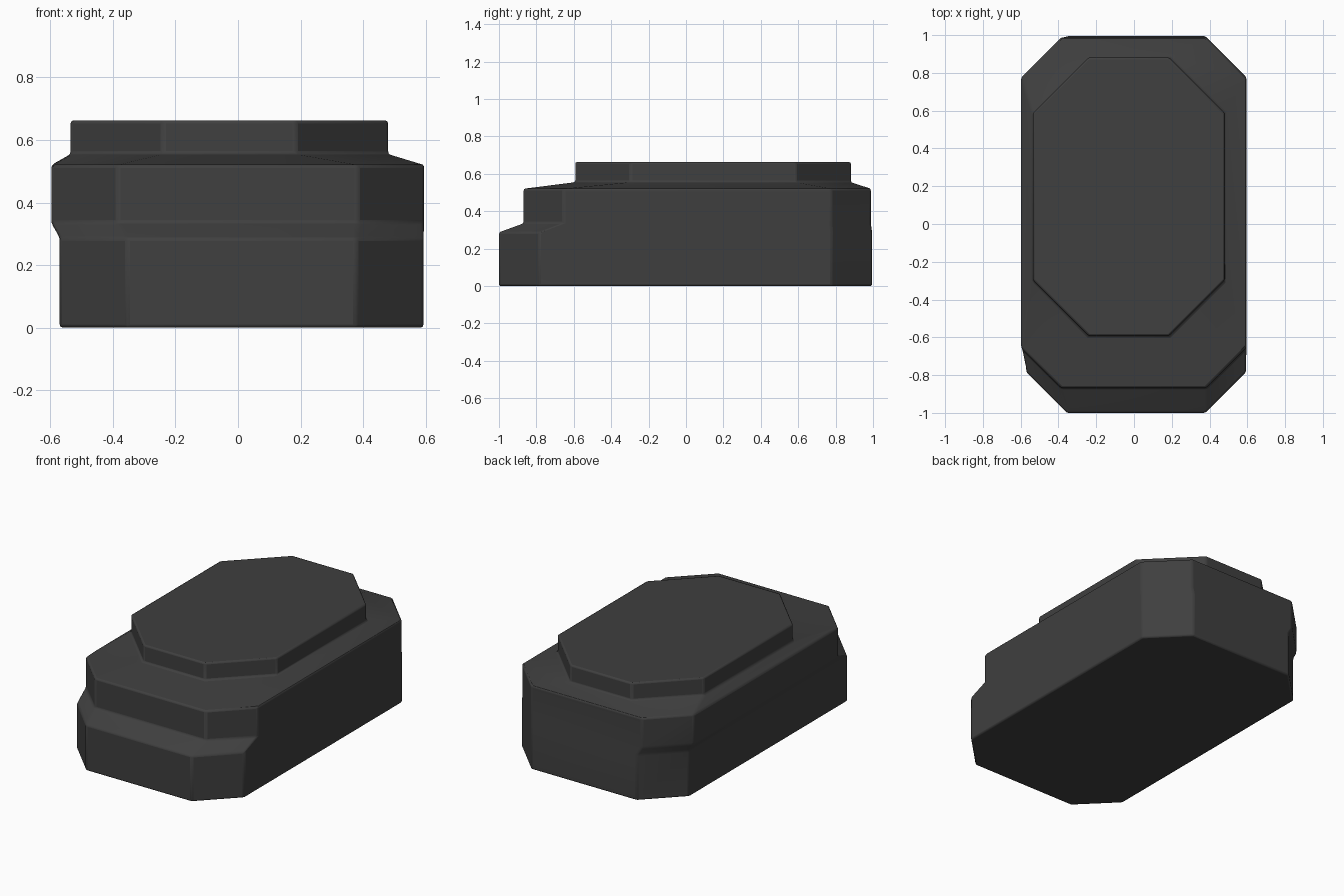
import bpy, bmesh

cube = bpy.data.objects.get("Cube")
if cube:
    bpy.data.objects.remove(cube, do_unlink=True)

charcoal = bpy.data.materials.new("charcoal")
charcoal.use_nodes = True
COLOR = (0.05, 0.05, 0.05, 1)
charcoal.diffuse_color = COLOR
charcoal.node_tree.nodes["Principled BSDF"].inputs["Base Color"].default_value = COLOR


def octagon(bm, x0, x1, y0, y1, cut, z):
    """Ring of a rectangle with its four corners cut off."""
    outline = [(x0 + cut, y0), (x1 - cut, y0), (x1, y0 + cut), (x1, y1 - cut),
               (x1 - cut, y1), (x0 + cut, y1), (x0, y1 - cut), (x0, y0 + cut)]
    return [bm.verts.new((x, y, z)) for x, y in outline]


# Stepped housing: x range, y range, corner cut and height of each level
base = (-0.57, 0.593, -1.0, 0.995, 0.215)
waist = (-0.597, 0.595, -0.868, 0.988, 0.212)
cap = (-0.535, 0.48, -0.592, 0.882, 0.295)
levels = [(base, 0), (base, 0.287), (waist, 0.335),
          (waist, 0.52), (cap, 0.555), (cap, 0.663)]

bm = bmesh.new()
rings = [octagon(bm, *shape, z) for shape, z in levels]
for low, high in zip(rings, rings[1:]):
    for i in range(len(low)):
        j = (i + 1) % len(low)
        bm.faces.new((low[i], low[j], high[j], high[i]))
bm.faces.new(rings[0][::-1])
bm.faces.new(rings[-1])
bmesh.ops.recalc_face_normals(bm, faces=bm.faces)

mesh = bpy.data.meshes.new("stepped_housing")
bm.to_mesh(mesh)
bm.free()
mesh.materials.append(charcoal)
housing = bpy.data.objects.new("stepped_housing", mesh)
bpy.context.collection.objects.link(housing)

# Narrow softened edges
bevel = housing.modifiers.new("edge_bevel", 'BEVEL')
bevel.width = 0.01
bevel.segments = 2
bevel.limit_method = 'ANGLE'
bevel.angle_limit = 0.3

bpy.ops.object.select_all(action='DESELECT')
housing.select_set(True)
bpy.context.view_layer.objects.active = housing
bpy.ops.object.shade_smooth_by_angle()
